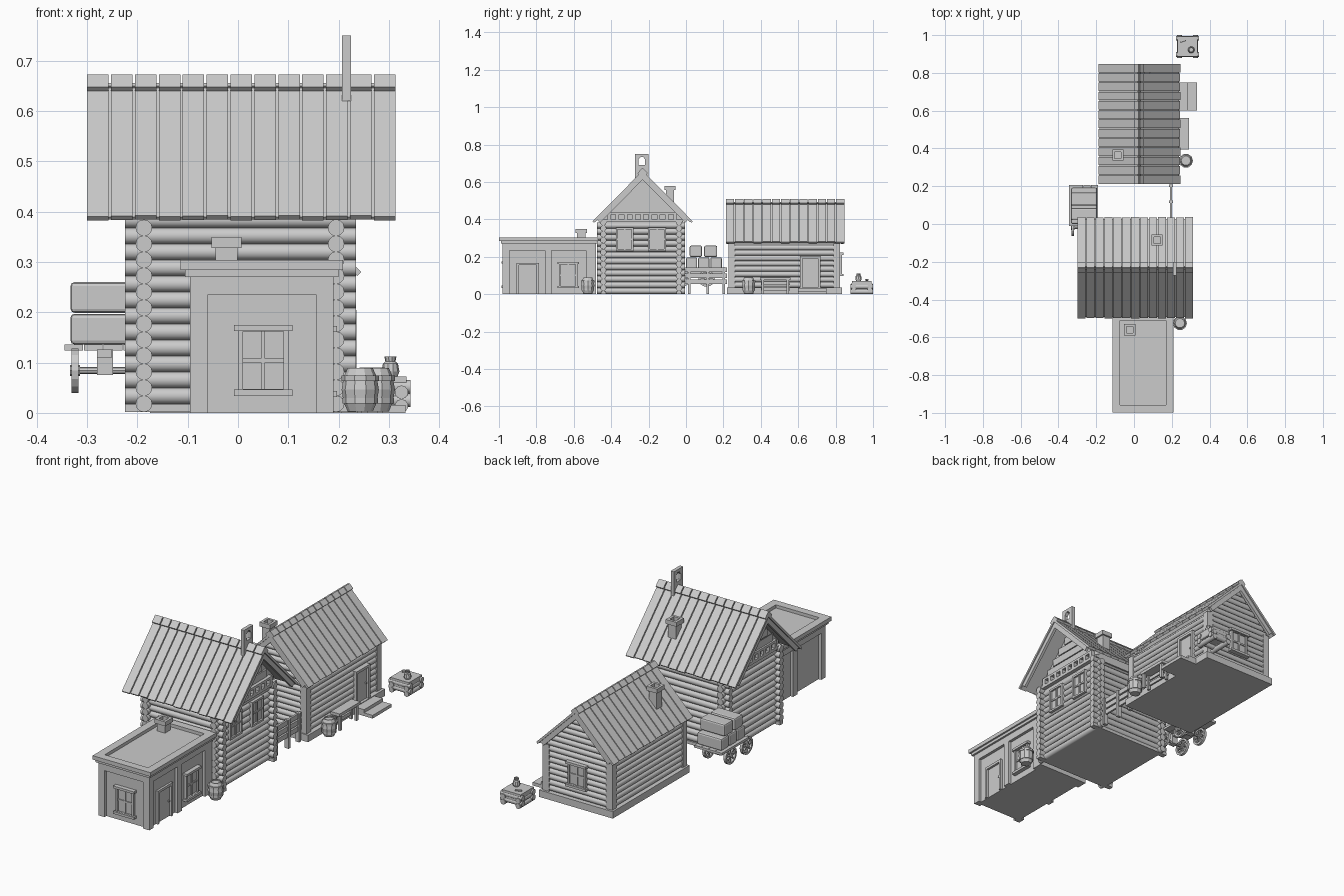
import bpy, bmesh, math
from mathutils import Matrix, Vector

new = bmesh.new

def done(bm, name, smooth=False):
    bmesh.ops.recalc_face_normals(bm, faces=bm.faces)
    me = bpy.data.meshes.new(name)
    for f in bm.faces:
        f.smooth = smooth
    bm.to_mesh(me)
    bm.free()
    if smooth:
        me.set_sharp_from_angle(angle=math.radians(40))
    ob = bpy.data.objects.new(name, me)
    bpy.context.collection.objects.link(ob)
    return ob

def box(bm, x0, x1, y0, y1, z0, z1, M=Matrix()):
    T = Matrix.Translation(((x0+x1)/2, (y0+y1)/2, (z0+z1)/2)) @ Matrix.Diagonal((x1-x0, y1-y0, z1-z0, 1))
    bmesh.ops.create_cube(bm, size=1, matrix=M @ T)

def prism(bm, pts, axis, a0, a1):
    put = (lambda p, a: (a, p[0], p[1])) if axis == 'x' else (lambda p, a: (p[0], a, p[1]))
    A, B = [[bm.verts.new(put(p, a)) for p in pts] for a in (a0, a1)]
    bm.faces.new(A)
    bm.faces.new(B[::-1])
    for i in range(len(pts)):
        j = (i+1) % len(pts)
        bm.faces.new((A[i], A[j], B[j], B[i]))

def log(bm, p, q, r, n=12):
    p, q = Vector(p), Vector(q)
    d = q - p
    M = Matrix.Translation((p+q)/2) @ d.to_track_quat('Z', 'Y').to_matrix().to_4x4()
    bmesh.ops.create_cone(bm, cap_ends=True, segments=n, radius1=r, radius2=r, depth=d.length, matrix=M)

def lathe(bm, prof, M, n, closed=False):
    rings = [[bm.verts.new(M @ Vector((r*math.cos(2*math.pi*i/n), r*math.sin(2*math.pi*i/n), z)))
              for i in range(n)] for r, z in prof]
    pairs = list(zip(rings, rings[1:])) + ([(rings[-1], rings[0])] if closed else [])
    for a, b in pairs:
        for i in range(n):
            j = (i+1) % n
            bm.faces.new((a[i], a[j], b[j], b[i]))
    if not closed:
        bm.faces.new(rings[0])
        bm.faces.new(rings[-1])

def wall(x, y, z, turn):
    # local x runs along the wall, local -y points outward
    return Matrix.Translation((x, y, z)) @ Matrix.Rotation(math.radians(turn), 4, 'Z')

def window(name, M, w, h, sill=True):
    bm, a, t = new(), w/2, 0.01
    box(bm, -a, a, -0.003, 0.02, 0, h, M)
    for s in (-1, 1):
        box(bm, min(s*a, s*(a-t)), max(s*a, s*(a-t)), -0.012, 0.02, 0, h, M)
    for z in (0, h-t):
        box(bm, -a, a, -0.012, 0.02, z, z+t, M)
    box(bm, -0.004, 0.004, -0.008, 0.02, 0, h, M)
    box(bm, -a, a, -0.008, 0.02, h/2-0.004, h/2+0.004, M)
    if sill:
        box(bm, -a-0.008, a+0.008, -0.02, 0.01, -0.003, 0.009, M)
        box(bm, -a-0.008, a+0.008, -0.02, 0.01, h-0.009, h+0.003, M)
    done(bm, name)

def door(name, M, w, h):
    bm, a = new(), w/2
    box(bm, -a, a, 0, 0.02, 0, h, M)
    box(bm, -a, -a+0.013, -0.012, 0.02, 0, h, M)
    box(bm, a-0.013, a, -0.012, 0.02, 0, h, M)
    box(bm, -a, a, -0.012, 0.02, h-0.013, h, M)
    box(bm, a-0.025, a-0.019, -0.008, 0, h*0.45, h*0.5, M)
    done(bm, name)

def chimney(name, x, y, z0, z1):
    bm = new()
    box(bm, x-0.022, x+0.022, y-0.022, y+0.022, z0, z1-0.02)
    for s in (-1, 1):
        box(bm, *sorted((x+s*0.03, x+s*0.017)), y-0.03, y+0.03, z1-0.022, z1)
        box(bm, x-0.017, x+0.017, *sorted((y+s*0.03, y+s*0.017)), z1-0.022, z1)
    done(bm, name)

def plank_roof(name, axis, c, run, ze, zr, a0, a1, n):
    bm, L = new(), math.hypot(run, zr-ze)
    def strip(s, f0, f1, top, bot, b0, b1):
        # slab between slope fractions f0 (eave) and f1 (ridge), offset along the slope normal
        pts = []
        for f, o in ((f0, top), (f1, top), (f1, bot), (f0, bot)):
            pts.append((c + s*(run*(1-f) + o*(zr-ze)/L), ze + (zr-ze)*f + o*run/L))
        prism(bm, pts, axis, b0, b1)
    p = (a1-a0)/(n-0.12)
    for s in (-1, 1):
        strip(s, 0.015, 1, -0.006, -0.014, a0+0.006, a1-0.006)
        for e0, e1 in ((a0+0.004, a0+0.018), (a1-0.018, a1-0.004)):
            strip(s, 0.06, 0.97, -0.012, -0.034, e0, e1)
        for i in range(n):
            b = a0 + i*p
            strip(s, 0.004*(i % 3), 1, 0, -0.011, b, b+p*0.9)
            strip(s, 0.925, 1.02, 0.011, 0, b, b+p*0.9)
    done(bm, name)

# Flat-roofed front building
X0, X1, Y0, Y1 = -0.095, 0.19, -0.98, -0.48
bm = new()
box(bm, X0+0.015, X1-0.015, Y0+0.015, Y1, 0, 0.288)
for x in (X0, X1-0.035):
    for y0, y1 in ((Y0, Y0+0.035), (-0.755, -0.72), (-0.535, Y1)):
        box(bm, x, x+0.035, y0, y1, 0, 0.27)
    box(bm, x, x+0.035, Y0, Y1, 0.235, 0.27)
box(bm, X0, X1, Y0, Y0+0.035, 0.235, 0.27)
done(bm, "front_building_walls")
bm = new()
for o, z0, z1 in ((0.01, 0.27, 0.284), (0.019, 0.284, 0.304)):
    for x in (X0-o, X1+o-0.04):
        box(bm, x, x+0.04, Y0-o, Y1, z0, z1)
    for y in (Y0-o, Y1-0.03):
        box(bm, X0-o, X1+o, y, y+0.04, z0, z1)
done(bm, "front_building_cornice")
window("front_window", wall(0.05, Y0+0.013, 0.037, 0), 0.1, 0.135)
window("front_side_window", wall(X1-0.013, -0.63, 0.035, 90), 0.1, 0.135)
door("front_side_door", wall(X1-0.016, -0.845, 0, 90), 0.12, 0.168)
chimney("front_chimney", -0.023, -0.56, 0.27, 0.35)

# Main log house
bm = new()
for i in range(12):
    z = 0.018 + i*0.0318
    for x in (-0.187, 0.195):
        log(bm, (x, -0.475, z), (x, -0.005, z), 0.0165)
    for y in (-0.442, -0.037):
        log(bm, (-0.225, y, z+0.0159), (0.235, y, z+0.0159), 0.0165)
done(bm, "main_house_logs", True)
bm = new()
box(bm, -0.187, 0.195, -0.442, -0.037, 0.002, 0.385)
for y in (-0.442, -0.037):
    box(bm, -0.225, 0.235, y-0.013, y+0.013, 0.002, 0.018)
done(bm, "main_house_core")
bm = new()
prism(bm, [(-0.455, 0.375), (-0.455, 0.42), (-0.235, 0.645), (-0.015, 0.42), (-0.015, 0.375)], 'x', -0.2, 0.208)
for x0, x1 in ((-0.215, -0.195), (0.2, 0.228)):
    box(bm, x0, x1, -0.455, -0.015, 0.385, 0.4)
    box(bm, x0, x1, -0.42, -0.05, 0.425, 0.437)
    for i in range(9):
        y = -0.411 + i*0.044
        box(bm, x0, x1, y-0.009, y+0.009, 0.398, 0.43)
    for i in range(4):
        h = 0.16 - i*0.042
        box(bm, x0+0.005, x1-0.012, -0.235-h, -0.235+h, 0.44+i*0.042, 0.477+i*0.042)
done(bm, "main_gables")
plank_roof("main_roof", 'x', -0.232, 0.268, 0.39, 0.66, -0.30, 0.312, 13)
for i, y in enumerate((-0.328, -0.155)):
    window("main_window_%d" % (i+1), wall(0.21, y, 0.232, 90), 0.095, 0.125, False)
chimney("main_chimney", 0.122, -0.085, 0.47, 0.58)
# Bell board on the ridge
bm = new()
box(bm, 0.207, 0.225, -0.272, -0.2, 0.62, 0.69)
box(bm, 0.207, 0.225, -0.272, -0.2, 0.735, 0.75)
for s in (-1, 1):
    box(bm, 0.207, 0.225, *sorted((-0.236+s*0.036, -0.236+s*0.018)), 0.69, 0.735)
    prism(bm, [(-0.236+s*0.018, 0.72), (-0.236+s*0.018, 0.735), (-0.236+s*0.006, 0.735)], 'x', 0.207, 0.225)
done(bm, "ridge_board")

# Rear log cabin
bm = new()
for i in range(8):
    z = 0.05 + i*0.0285
    for x in (-0.148, 0.208):
        log(bm, (x, 0.24, z), (x, 0.81, z), 0.015)
for i in range(15):
    z = 0.05 + i*0.0285
    h = min(0.178, (0.475-z)/1.02)
    for y in (0.243, 0.807):
        log(bm, (0.03-h, y, z), (0.03+h, y, z), 0.015)
done(bm, "cabin_logs", True)
bm = new()
prism(bm, [(-0.15, 0.02), (-0.15, 0.275), (0.03, 0.475), (0.21, 0.275), (0.21, 0.02)], 'y', 0.24, 0.81)
for x in (-0.165, 0.19):
    for y in (0.226, 0.789):
        box(bm, x, x+0.035, y, y+0.035, 0, 0.27)
done(bm, "cabin_core_and_posts")
bm = new()
box(bm, -0.175, 0.238, 0.22, 0.835, 0, 0.035)
done(bm, "cabin_base")
plank_roof("cabin_roof", 'y', 0.028, 0.217, 0.28, 0.497, 0.213, 0.846, 13)
window("cabin_window", wall(0.03, 0.822, 0.1, 180), 0.1, 0.12)
door("cabin_door", wall(0.224, 0.665, 0.035, 90), 0.11, 0.17)
chimney("cabin_chimney", -0.085, 0.365, 0.34, 0.47)
bm = new()
box(bm, 0.235, 0.285, 0.6, 0.75, 0, 0.032)
box(bm, 0.285, 0.333, 0.6, 0.75, 0, 0.016)
done(bm, "cabin_steps")
bm = new()
box(bm, 0.242, 0.292, 0.395, 0.56, 0.075, 0.09)
for y in (0.405, 0.537):
    for x in (0.246, 0.276):
        box(bm, x, x+0.012, y, y+0.013, 0, 0.076)
for z in (0.02, 0.05):
    box(bm, 0.246, 0.254, 0.4, 0.555, z, z+0.018)
done(bm, "bench")

# Barrels
for name, x, y in (("front_barrel", 0.243, -0.525), ("rear_barrel", 0.275, 0.335)):
    bm = new()
    M = Matrix.Translation((x, y, 0.003))
    lathe(bm, [(0.025, 0), (0.033, 0.018), (0.037, 0.043), (0.033, 0.068), (0.025, 0.086), (0.021, 0.086), (0.021, 0.08)], M, 10)
    for z, r in ((0.016, 0.034), (0.06, 0.0365)):
        lathe(bm, [(r-0.006, z), (r+0.001, z), (r+0.001, z+0.011), (r-0.006, z+0.011)], M, 10, True)
    done(bm, name)

# Fence between the houses
bm = new()
for z in (0.055, 0.087, 0.119):
    box(bm, 0.19, 0.2, -0.005, 0.22, z, z+0.024)
for y in (0.01, 0.11, 0.195):
    box(bm, 0.184, 0.206, y, y+0.014, 0, 0.145)
done(bm, "fence")

# Cart with cargo
bm = new()
for i in range(4):
    x = -0.345 + i*0.039
    box(bm, x, x+0.037, -0.01, 0.207, 0.124, 0.136)
for y in (-0.02, 0.11):
    log(bm, (-0.33, y, 0.084), (-0.2, y, 0.084), 0.007, 8)
    box(bm, -0.28, -0.248, y-0.015, y+0.015, 0.075, 0.126)
box(bm, -0.28, -0.25, -0.04, 0.19, 0.11, 0.126)
done(bm, "cart_bed")
for k, x in enumerate((-0.324, -0.205)):
    for j, y in enumerate((-0.02, 0.11)):
        bm = new()
        M = Matrix.Translation((x, y, 0.084)) @ Matrix.Rotation(math.pi/2, 4, 'Y')
        lathe(bm, [(0.034, -0.007), (0.044, -0.007), (0.044, 0.007), (0.034, 0.007)], M, 16, True)
        lathe(bm, [(0.011, -0.01), (0.011, 0.01)], M, 8)
        for i in range(4):
            box(bm, -0.036, 0.036, -0.003, 0.003, -0.004, 0.004, M @ Matrix.Rotation(i*math.pi/4, 4, 'Z'))
        done(bm, "cart_wheel_%d" % (2*k+j+1))
bm = new()
for y0, y1, z in ((0.0, 0.06, 0.136), (0.065, 0.125, 0.136), (0.13, 0.192, 0.136), (0.02, 0.085, 0.199), (0.097, 0.167, 0.199)):
    box(bm, -0.333, -0.195, y0, y1, z, z+0.061)
cargo = done(bm, "cargo_bundles")
bev = cargo.modifiers.new("soft_edges", 'BEVEL')
bev.width, bev.segments = 0.008, 2

# Small log table with a pot
bm = new()
for i in range(2):
    z = 0.014 + i*0.027
    for x in (0.24, 0.325):
        log(bm, (x, 0.88, z), (x, 1.0, z), 0.0135, 10)
    for y in (0.897, 0.983):
        log(bm, (0.222, y, z+0.011), (0.343, y, z+0.011), 0.0135, 10)
done(bm, "log_table_frame", True)
bm = new()
box(bm, 0.23, 0.335, 0.887, 0.993, 0.03, 0.072)
done(bm, "log_table_top")
bm = new()
lathe(bm, [(0.014, 0), (0.018, 0.01), (0.015, 0.026), (0.01, 0.03), (0.012, 0.04), (0.006, 0.04), (0.006, 0.034)], Matrix.Translation((0.303, 0.922, 0.072)), 10)
log(bm, (0.245, 0.962, 0.077), (0.275, 0.972, 0.077), 0.005, 6)
done(bm, "pot")
